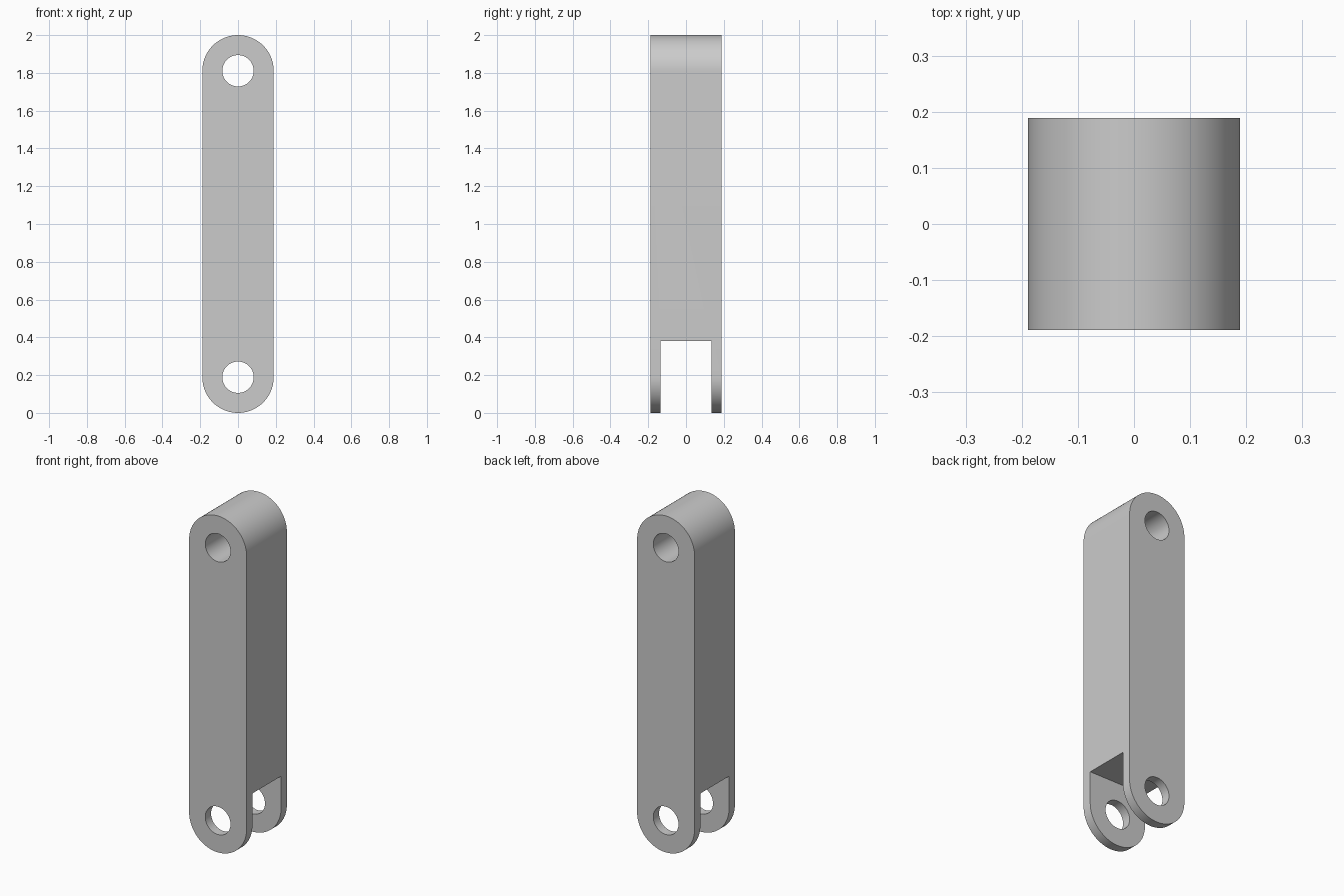
import bpy
import bmesh
from math import cos, sin, pi, radians

if "Cube" in bpy.data.objects:
    bpy.data.objects.remove(bpy.data.objects["Cube"])

RADIUS = 0.189          # rounded ends and half depth
HOLE = 0.083            # pin hole radius
LOW, HIGH = RADIUS, 2 - RADIUS
SLOT_HALF, SLOT_TOP = 0.135, 0.38
STEPS = 48

grey = bpy.data.materials.new("plain_grey")
grey.use_nodes = True
colour = (0.6, 0.6, 0.6, 1)
grey.diffuse_color = colour
grey.node_tree.nodes["Principled BSDF"].inputs["Base Color"].default_value = colour


def arc(z, radius, start, sweep, count):
    return [(radius * cos(start + sweep * i / count),
             z + radius * sin(start + sweep * i / count)) for i in range(count + 1)]


def prism(name, outline, half):
    """Extrude an x-z outline along y, from -half to +half."""
    bm = bmesh.new()
    face = bm.faces.new([bm.verts.new((x, -half, z)) for x, z in outline])
    result = bmesh.ops.extrude_face_region(bm, geom=[face])
    verts = [v for v in result["geom"] if isinstance(v, bmesh.types.BMVert)]
    bmesh.ops.translate(bm, verts=verts, vec=(0, 2 * half, 0))
    bmesh.ops.recalc_face_normals(bm, faces=bm.faces)
    mesh = bpy.data.meshes.new(name)
    bm.to_mesh(mesh)
    bm.free()
    mesh.materials.append(grey)
    obj = bpy.data.objects.new(name, mesh)
    bpy.context.collection.objects.link(obj)
    return obj


# Bar with two rounded ends
link = prism("clevis_link",
             arc(HIGH, RADIUS, 0, pi, STEPS) + arc(LOW, RADIUS, pi, pi, STEPS), RADIUS)

# Pin holes through both ends, and the slot that leaves two fork ears
cutters = [prism("pin_hole_cutter", arc(z, HOLE, 0, 2 * pi, STEPS)[:-1], 0.3)
           for z in (LOW, HIGH)]
cutters.append(prism("fork_slot_cutter",
                     [(-0.3, -0.1), (0.3, -0.1), (0.3, SLOT_TOP), (-0.3, SLOT_TOP)],
                     SLOT_HALF))

bpy.ops.object.select_all(action='DESELECT')
bpy.context.view_layer.objects.active = link
link.select_set(True)
for cutter in cutters:
    cutter.hide_render = True
    cut = link.modifiers.new(cutter.name, 'BOOLEAN')
    cut.operation = 'DIFFERENCE'
    cut.solver = 'EXACT'
    cut.object = cutter
    bpy.ops.object.modifier_apply(modifier=cut.name)
    bpy.data.objects.remove(cutter)

bpy.ops.object.shade_smooth_by_angle(angle=radians(30))
